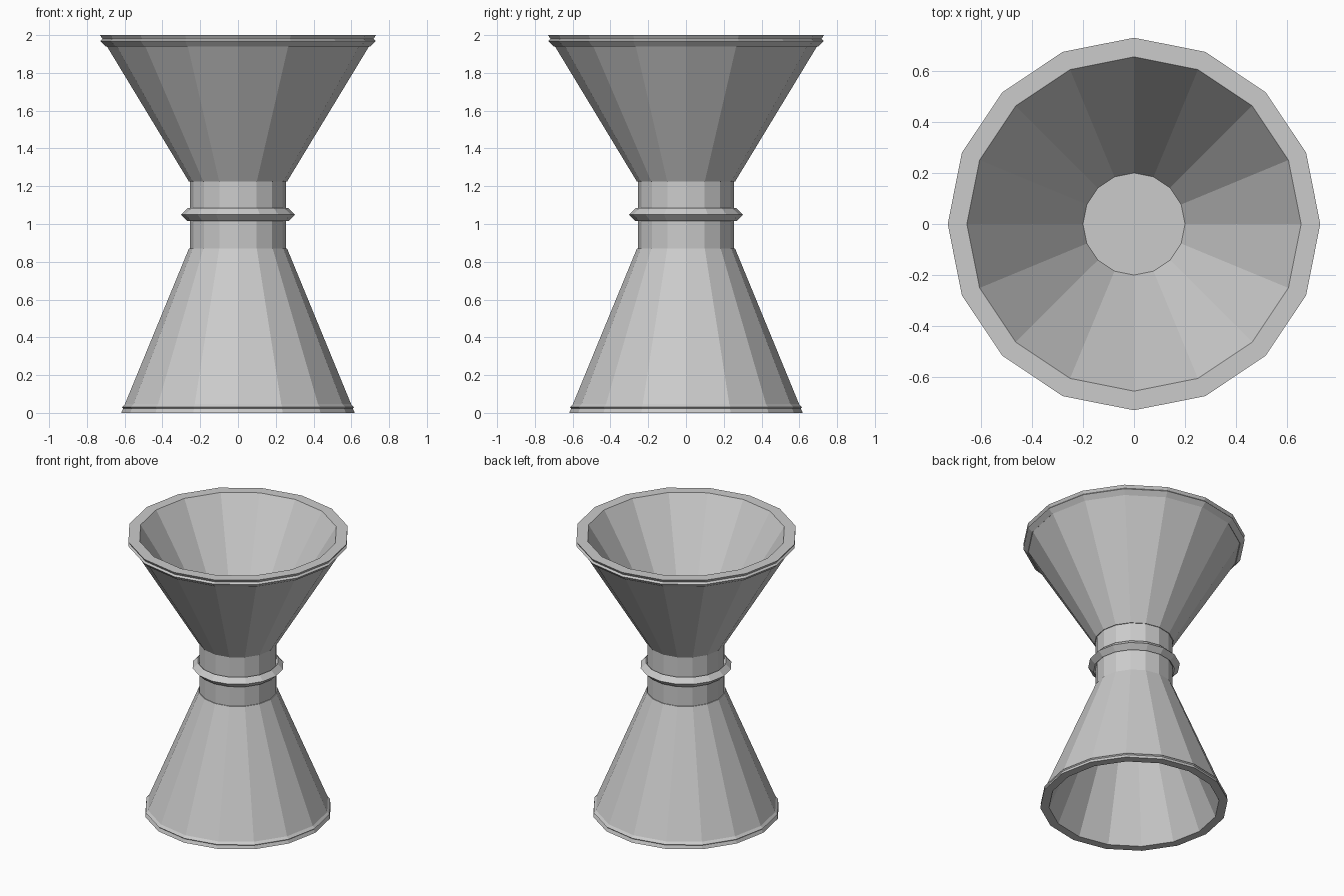
import bpy, bmesh, math

if "Cube" in bpy.data.objects:
    bpy.data.objects.remove(bpy.data.objects["Cube"])

SIDES = 16

def revolve(name, profile, closed=False):
    """Turn an (r, z) profile round the z axis; r = 0 ends become centre points."""
    bm = bmesh.new()
    rings = []
    for r, z in profile:
        if r == 0:
            rings.append([bm.verts.new((0, 0, z))] * SIDES)
        else:
            rings.append([bm.verts.new((r * math.cos(i * math.tau / SIDES),
                                        r * math.sin(i * math.tau / SIDES), z))
                          for i in range(SIDES)])
    pairs = list(zip(rings, rings[1:]))
    if closed:
        pairs.append((rings[-1], rings[0]))
    for a, b in pairs:
        for i in range(SIDES):
            j = (i + 1) % SIDES
            bm.faces.new(list(dict.fromkeys((a[i], a[j], b[j], b[i]))))
    bmesh.ops.recalc_face_normals(bm, faces=bm.faces)
    mesh = bpy.data.meshes.new(name)
    bm.to_mesh(mesh)
    bm.free()
    obj = bpy.data.objects.new(name, mesh)
    bpy.context.collection.objects.link(obj)
    return obj

def bead(name, major, minor, z):
    """Ring with a diamond cross-section."""
    return revolve(name, [(major + minor, z), (major, z + minor),
                          (major - minor, z), (major, z - minor)], closed=True)

# Double cup: hollow small cup below, solid waist, hollow large cup above
revolve("double_cup_body", [
    (0, 0.85), (0.20, 0.85), (0.56, 0), (0.618, 0),
    (0.26, 0.87), (0.255, 0.87), (0.255, 1.225), (0.26, 1.225),
    (0.73, 2.0), (0.655, 2.0), (0.20, 1.26), (0, 1.26)])

# Beads at the upper rim, waist and lower rim
bead("upper_rim_bead", 0.70, 0.03, 1.969)
bead("waist_bead", 0.267, 0.035, 1.05)
bead("lower_rim_bead", 0.59, 0.025, 0.03)
